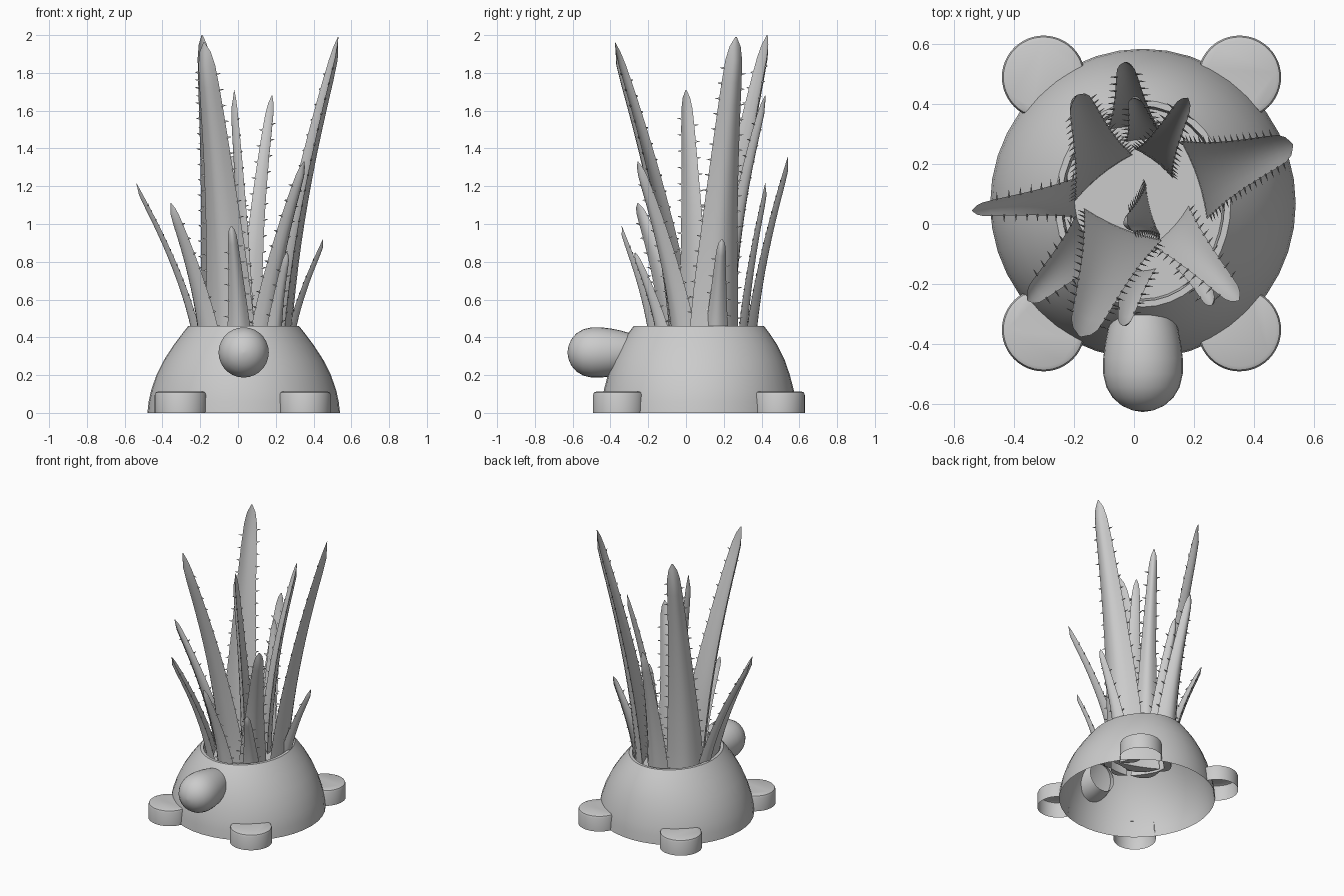
import bpy, bmesh, math
from mathutils import Vector

if "Cube" in bpy.data.objects:
    bpy.data.objects.remove(bpy.data.objects["Cube"])


def finish(name, bm, angle=40):
    bmesh.ops.recalc_face_normals(bm, faces=bm.faces)
    me = bpy.data.meshes.new(name)
    bm.to_mesh(me)
    bm.free()
    ob = bpy.data.objects.new(name, me)
    bpy.context.collection.objects.link(ob)
    bpy.ops.object.select_all(action='DESELECT')
    bpy.context.view_layer.objects.active = ob
    ob.select_set(True)
    bpy.ops.object.shade_smooth_by_angle(angle=math.radians(angle))
    return ob


def loft(bm, rings):
    vr = [[bm.verts.new(p) for p in r] for r in rings]
    n = len(vr[0])
    for a, b in zip(vr, vr[1:]):
        for i in range(n):
            j = (i + 1) % n
            bm.faces.new((a[i], a[j], b[j], b[i]))
    return vr


def ellipse(cx, cy, z, rx, ry, n=40):
    return [(cx + rx * math.cos(2 * math.pi * i / n),
             cy + ry * math.sin(2 * math.pi * i / n), z) for i in range(n)]


def interp(table, t):
    for (a, va), (b, vb) in zip(table, table[1:]):
        if t <= b:
            return va + (vb - va) * (t - a) / (b - a)
    return table[-1][1]


# Domed shell pot, open underneath, with an inner wall at the oval rim
CX, CY = 0.03, 0.068
profile = [(0, .51, .517), (.06, .503, .512), (.12, .49, .503), (.2, .462, .482),
           (.28, .422, .455), (.36, .37, .415), (.42, .325, .375), (.46, .293, .345),
           (.46, .272, .325), (.38, .265, .318)]
bm = bmesh.new()
loft(bm, [ellipse(CX, CY, z, rx, ry) for z, rx, ry in profile])
finish("shell_pot", bm, 35)

# Soil disc
bm = bmesh.new()
bm.faces.new([bm.verts.new(p) for p in ellipse(CX, CY, .38, .265, .318)])
finish("soil", bm)

# Rounded head, a profile turned around the y axis
head = [(-.627, .004), (-.622, .035), (-.607, .07), (-.58, .101), (-.545, .122),
        (-.5, .133), (-.45, .133), (-.4, .127), (-.35, .117), (-.29, .1)]
bm = bmesh.new()
rings = loft(bm, [[(x, y, z) for x, z, _ in ellipse(.03, .32, 0, r, r, 28)] for y, r in head])
bm.faces.new(rings[0])
finish("head", bm)

# Four feet, round pads with soft top edges, trimmed where they meet the shell
for side, x in (("left", -.302), ("right", .352)):
    for end, y in (("front", -.353), ("back", .49)):
        bm = bmesh.new()
        rings = loft(bm, [ellipse(x, y, z, r, r, 48) for z, r in
                          ((0, .139), (.095, .139), (.108, .134), (.113, .122))])
        bm.faces.new(rings[-1])
        inside = set()
        for v in bm.verts:
            rx = interp([(p[0], p[1]) for p in profile[:3]], v.co.z) - .001
            ry = interp([(p[0], p[2]) for p in profile[:3]], v.co.z) - .001
            k = math.hypot((v.co.x - CX) / rx, (v.co.y - CY) / ry)
            if k < 1:
                inside.add(v)
                v.co.x, v.co.y = CX + (v.co.x - CX) / k, CY + (v.co.y - CY) / k
        bmesh.ops.delete(bm, geom=[f for f in bm.faces if all(v in inside for v in f.verts)],
                         context='FACES')
        finish(f"{end}_{side}_foot", bm)

WIDTH = [(0, 1), (.2, .88), (.4, .71), (.6, .56), (.8, .43), (.92, .35), (.97, .22), (1, .03)]


def leaf(name, edge_a, edge_b, tip, bend=1.45, z0=.3):
    """Channelled spiny leaf: base edge points in plan, and its tip."""
    a, b, tip = Vector((*edge_a, z0)), Vector((*edge_b, z0)), Vector(tip)
    base, w = (a + b) / 2, (b - a).length
    tan = (b - a).normalized()
    nor = Vector((tan.y, -tan.x, 0))
    if nor.dot(tip - base) < 0:
        nor = -nor

    def spine(t):
        p = base.lerp(tip, t)
        p.xy = base.xy.lerp(tip.xy, t ** bend)
        return p

    bm = bmesh.new()
    us = [-1, -.6, -.25, 0, .25, .6, 1]
    rings = []
    for t in [i / 14 for i in range(14)] + [.97, 1]:
        p, ww = spine(t), w * interp(WIDTH, t)
        d = (.25 * ww + .012) * min(1, (1 - t) * 12 + .05)
        hollow = d * (.15 + .35 * t)
        outer = [p + tan * (ww / 2 * u) + nor * (d * (1 - u * u)) for u in us]
        inner = [p + tan * (ww / 2 * u) + nor * (hollow * (1 - u * u)) for u in us[-2:0:-1]]
        rings.append(outer + inner)
    vr = loft(bm, rings)
    bm.faces.new(vr[0])
    bm.faces.new(vr[-1])
    # Small slim thorns along both edges
    count = max(6, int((tip - base).length / .095))
    for k in range(1, count):
        for s in (-1, 1):
            t = .08 + .86 * (k + .2 * s) / count
            c = spine(t) + tan * (s * (w * interp(WIDTH, t) / 2 - .004))
            q = [bm.verts.new(c + o) for o in
                 (Vector((0, 0, .007)), nor * .004 - Vector((0, 0, .005)),
                  -nor * .004 - Vector((0, 0, .005)),
                  tan * (s * .028) + Vector((0, 0, .004)))]
            for f in ((0, 1, 3), (1, 2, 3), (2, 0, 3)):
                bm.faces.new([q[i] for i in f])
    finish(name, bm, 45)


# Rosette of leaves: the two base edges in plan, then the tip
leaves = [
    ("tall_back_left", (-.2, .07), (.0, .23), (-.19, .43, 2.0)),
    ("tall_right", (.15, .28), (.24, .01), (.53, .265, 1.99)),
    ("tall_front", (-.17, .06), (.1, -.05), (-.18, -.375, 1.96)),
    ("back_right", (.0, .25), (.13, .15), (.18, .42, 1.68), 1.8),
    ("centre", (.04, .14), (.09, -.04), (-.02, .0, 1.71)),
    ("back", (-.09, .31), (.09, .31), (-.03, .54, 1.36)),
    ("inner_back", (-.03, .27), (.12, .27), (.0, .42, 1.22)),
    ("left", (-.18, .16), (-.18, .02), (-.54, .045, 1.22)),
    ("front_left", (-.19, .04), (-.08, -.13), (-.355, -.255, 1.11)),
    ("front_right", (.18, .07), (.05, -.07), (.35, -.255, 1.33)),
    ("low_front", (-.06, -.14), (.08, -.14), (-.035, -.34, .99)),
    ("low_front_right", (.23, -.06), (.13, -.14), (.26, -.27, .85)),
    ("low_right", (.24, .23), (.24, .09), (.45, .19, .92)),
]
for name, *spec in leaves:
    leaf(name + "_leaf", *spec)
